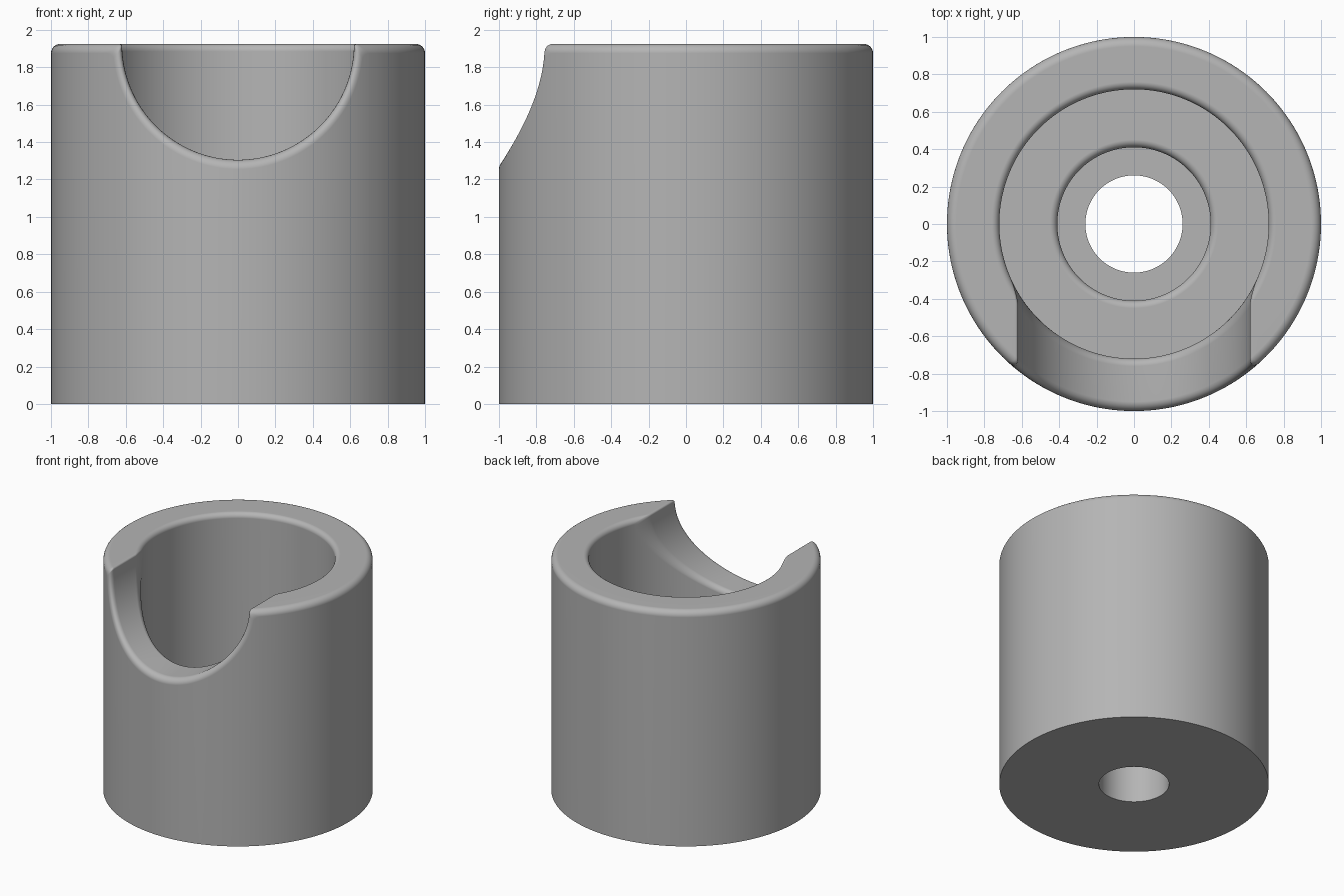
import bpy, math

cube = bpy.data.objects.get("Cube")
if cube:
    bpy.data.objects.remove(cube, do_unlink=True)

TOP, NOTCH = 1.925, 0.62            # rim height, notch radius
OUTER, BORE, POCKET, HOLE = 1.0, 0.72, 0.41, 0.26
FLOOR, SEAT = 0.52, 0.31            # bore floor, pocket floor
FILLET, INNER_FILLET = 0.05, 0.04
STEPS = 6


def rim_layer(rho, depth, corner):
    """Notched rim outline on a cylinder of radius rho, sunk by depth."""
    radius = NOTCH + depth
    drop = depth + corner
    x_wall = math.sqrt(radius ** 2 - drop ** 2)
    end_x = x_wall + corner
    half = []
    # notch arc
    phi_max = math.acos(drop / radius)
    for i in range(32):
        phi = phi_max * i / 31
        half.append((math.asin(radius * math.sin(phi) / rho), TOP - radius * math.cos(phi)))
    # horn corner
    for i in range(1, 7):
        a = math.pi / 2 * i / 6
        x = end_x - corner * math.cos(a)
        half.append((math.asin(x / rho), TOP - drop + corner * math.sin(a)))
    # round the rim to the back
    start = math.asin(end_x / rho)
    for i in range(1, 61):
        half.append((start + (math.pi - start) * i / 60, TOP - depth))
    loop = half + [(-t, z) for t, z in reversed(half[1:-1])]
    return [(rho, t, z) for t, z in loop]


def ring(rho, z, like):
    """Plain level circle that shares the angles of another layer."""
    return [(rho, t, z) for _, t, _ in like]


def fillet(size):
    for i in range(STEPS + 1):
        a = math.pi / 2 * i / STEPS
        yield size * (1 - math.sin(a)), size * (1 - math.cos(a))


# outer wall and rounded outer edge
layers = [rim_layer(OUTER - inset, depth, 0.015 + 0.5 * depth)
          for depth, inset in fillet(FILLET)]
layers.insert(0, ring(OUTER, 0, layers[0]))
# rounded inner edge and bore
for inset, depth in fillet(INNER_FILLET):
    layers.append(rim_layer(BORE + inset, depth, 0.015))
inner = layers[-1]
layers.append(ring(BORE, FLOOR, inner))
# pocket with rounded lip
for inset, depth in fillet(INNER_FILLET):
    layers.append(ring(POCKET + inset, FLOOR - depth, inner))
# pocket floor and through hole
for rho, z in ((POCKET, SEAT), (HOLE, SEAT), (HOLE, 0)):
    layers.append(ring(rho, z, inner))

count = len(inner)
verts = [(r * math.sin(t), -r * math.cos(t), z) for layer in layers for r, t, z in layer]
faces = []
for i in range(len(layers)):
    a, b = i * count, (i + 1) % len(layers) * count
    for j in range(count):
        k = (j + 1) % count
        faces.append((a + j, a + k, b + k, b + j))

mesh = bpy.data.meshes.new("notched_cup")
mesh.from_pydata(verts, [], faces)
mesh.validate()
cup = bpy.data.objects.new("notched_cup", mesh)
bpy.context.collection.objects.link(cup)

grey = bpy.data.materials.new("plain_grey")
grey.use_nodes = True
colour = (0.46, 0.46, 0.46, 1)
grey.diffuse_color = colour
grey.node_tree.nodes["Principled BSDF"].inputs["Base Color"].default_value = colour
mesh.materials.append(grey)

# smooth walls, crisp floor and bottom edges
bpy.ops.object.select_all(action="DESELECT")
cup.select_set(True)
bpy.context.view_layer.objects.active = cup
bpy.ops.object.shade_smooth_by_angle(angle=math.radians(35))
normals = cup.modifiers.new("even_normals", "WEIGHTED_NORMAL")
normals.keep_sharp = True
